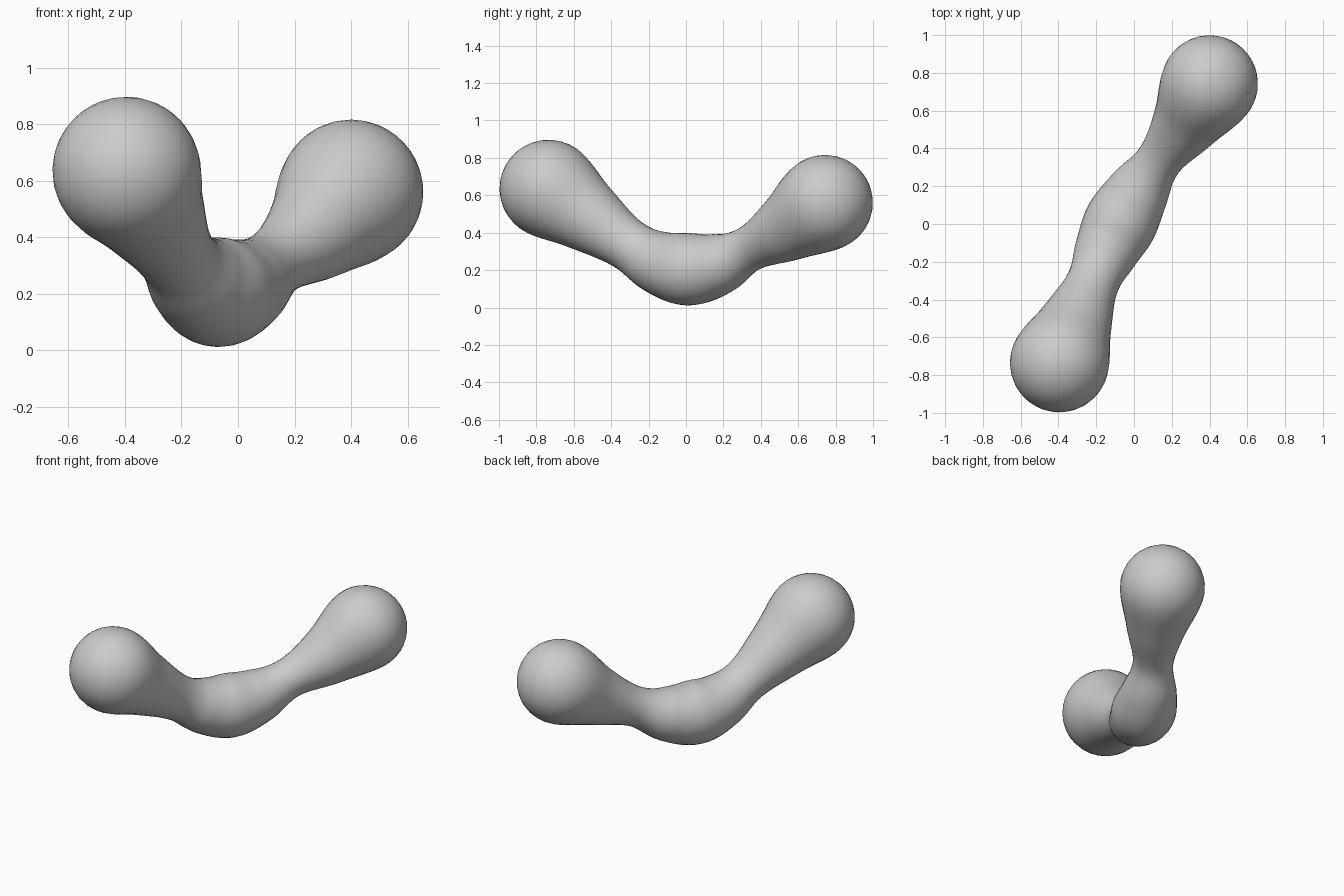
import bpy
import bmesh
import math
from mathutils import Vector

cube = bpy.data.objects.get("Cube")
if cube:
    bpy.data.objects.remove(cube, do_unlink=True)

SIDES = 32   # points around each ring
STEPS = 6    # rings between two stations
CAP = 9      # rings on each round end

# Spine stations: x, y, z, radius (front bulb, neck, belly, neck, back bulb)
STATIONS = [
    (-0.395, -0.735, 0.635, 0.262),
    (-0.310, -0.530, 0.490, 0.197),
    (-0.220, -0.315, 0.340, 0.140),
    (-0.152, -0.155, 0.245, 0.168),
    (-0.070, 0.010, 0.205, 0.194),
    (0.028, 0.180, 0.234, 0.164),
    (0.135, 0.340, 0.315, 0.122),
    (0.270, 0.530, 0.420, 0.181),
    (0.400, 0.743, 0.560, 0.256),
]


def mirrored_end(end, inner):
    """Extra station beyond an end: straight spine, level radius."""
    return Vector([2 * e - i for e, i in zip(end[:3], inner[:3])] + [inner[3]])


def spline(stations):
    """Smooth curve through the stations as (centre, tangent, radius)."""
    pts = [Vector(s) for s in stations]
    pts = [mirrored_end(pts[0], pts[1])] + pts + [mirrored_end(pts[-1], pts[-2])]
    out = []
    last = len(pts) - 4
    for i in range(last + 1):
        a, b, c, d = pts[i:i + 4]
        for k in range(STEPS + (i == last)):
            t = k / STEPS
            p = 0.5 * (2 * b + (c - a) * t + (2 * a - 5 * b + 4 * c - d) * t ** 2
                       + (3 * b - a - 3 * c + d) * t ** 3)
            v = 0.5 * ((c - a) + 2 * (2 * a - 5 * b + 4 * c - d) * t
                       + 3 * (3 * b - a - 3 * c + d) * t ** 2)
            out.append((p.xyz, v.xyz.normalized(), p.w))
    return out


def cap(centre, tangent, radius, sign):
    """Half-sphere rings from the equator outwards, without the pole."""
    angles = [k / CAP * math.pi / 2 for k in range(1, CAP)]
    return [(centre + tangent * (sign * radius * math.sin(a)), tangent,
             radius * math.cos(a)) for a in angles]


# Full list of rings, end to end
body = spline(STATIONS)
rings = cap(*body[0], -1)[::-1] + body + cap(*body[-1], 1)
poles = [p + t * (s * r) for (p, t, r), s in ((body[0], -1), (body[-1], 1))]

# Sweep the rings into one closed skin
bm = bmesh.new()
loops = []
for centre, tangent, radius in rings:
    side = tangent.cross(Vector((0, 0, 1))).normalized()
    up = side.cross(tangent)
    loops.append([bm.verts.new(centre + radius * (side * math.cos(a) + up * math.sin(a)))
                  for a in (2 * math.pi * k / SIDES for k in range(SIDES))])
for lower, upper in zip(loops, loops[1:]):
    for k in range(SIDES):
        n = (k + 1) % SIDES
        bm.faces.new((lower[k], lower[n], upper[n], upper[k]))
for pole, loop in zip(poles, (loops[0], loops[-1])):
    tip = bm.verts.new(pole)
    for k in range(SIDES):
        bm.faces.new((tip, loop[k], loop[(k + 1) % SIDES]))
bmesh.ops.recalc_face_normals(bm, faces=bm.faces)
for face in bm.faces:
    face.smooth = True

mesh = bpy.data.meshes.new("blob_body")
bm.to_mesh(mesh)
bm.free()
blob = bpy.data.objects.new("blob_body", mesh)
bpy.context.collection.objects.link(blob)

# Plain grey material
grey = bpy.data.materials.new("light_grey")
grey.use_nodes = True
colour = (0.6, 0.6, 0.6, 1.0)
grey.diffuse_color = colour
grey.node_tree.nodes["Principled BSDF"].inputs["Base Color"].default_value = colour
mesh.materials.append(grey)
